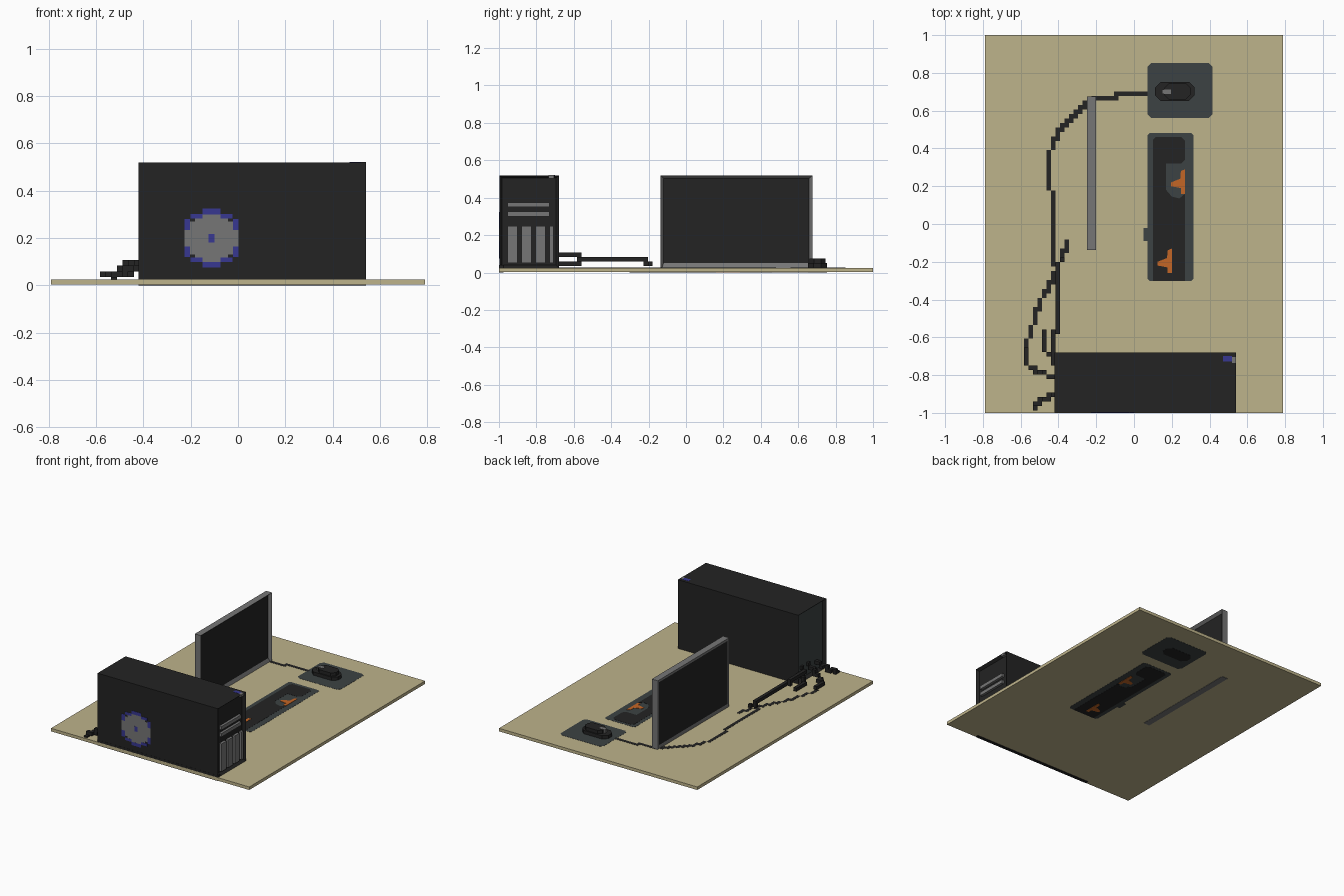
import bpy, bmesh
from mathutils import Vector, Matrix

cube = bpy.data.objects.get("Cube")
if cube:
    bpy.data.objects.remove(cube, do_unlink=True)

V = 0.0238  # block size
TOP = 0.025  # desk top height


def material(name, r, g, b):
    lin = [((c / 255 + 0.055) / 1.055) ** 2.4 for c in (r, g, b)] + [1]
    m = bpy.data.materials.new(name)
    m.use_nodes = True
    m.diffuse_color = lin
    m.node_tree.nodes["Principled BSDF"].inputs["Base Color"].default_value = lin
    return m


TAN = material("tan wood", 190, 179, 139)
BLACK = material("black plastic", 35, 35, 35)
SLATE = material("dark slate", 60, 66, 67)
GRAY = material("mid gray", 118, 118, 118)
ORANGE = material("orange", 196, 102, 38)
BLUE = material("blue", 55, 55, 145)


def finish(bm, name, *mats):
    bmesh.ops.recalc_face_normals(bm, faces=bm.faces)
    mesh = bpy.data.meshes.new(name)
    bm.to_mesh(mesh)
    bm.free()
    for m in mats:
        mesh.materials.append(m)
    ob = bpy.data.objects.new(name, mesh)
    bpy.context.collection.objects.link(ob)
    return ob


def add_box(bm, x, y, z):
    lo, hi = Vector((x[0], y[0], z[0])), Vector((x[1], y[1], z[1]))
    mat = Matrix.Translation((lo + hi) / 2) @ Matrix.Diagonal((*(hi - lo), 1))
    return bmesh.ops.create_cube(bm, size=1, matrix=mat)["verts"]


def box(name, mat, x, y, z):
    bm = bmesh.new()
    add_box(bm, x, y, z)
    return finish(bm, name, mat)


def prism(name, mat, outline, z0, z1):
    bm = bmesh.new()
    face = bm.faces.new([bm.verts.new((x, y, z0)) for x, y in outline])
    top = bmesh.ops.extrude_face_region(bm, geom=[face])["geom"]
    bmesh.ops.translate(bm, vec=(0, 0, z1 - z0),
                        verts=[g for g in top if isinstance(g, bmesh.types.BMVert)])
    return finish(bm, name, mat)


def chamfered(x, y, c):
    (a, b), (d, e) = x, y
    return [(a + c, d), (b - c, d), (b, d + c), (b, e - c),
            (b - c, e), (a + c, e), (a, e - c), (a, d + c)]


def cable(name, points, flush=False):
    # chain of blocks following a path
    cells = set()
    for a, b in zip(points, points[1:]):
        a, b = Vector(a), Vector(b)
        n = int((b - a).length / V * 2) + 1
        for i in range(n + 1):
            p = a.lerp(b, i / n)
            cells.add(tuple(round(c / V) for c in p))
    bm = bmesh.new()
    for c in sorted(cells):
        x, y, z = (k * V for k in c)
        zr = (0.004, TOP + 0.001) if flush else (z - V / 2, z + V / 2)
        add_box(bm, (x - V / 2, x + V / 2), (y - V / 2, y + V / 2), zr)
    return finish(bm, name, BLACK)


# Desk
box("desk_top", TAN, (-0.79, 0.79), (-1, 1), (0.003, TOP))

# Tower case with recessed ends
bm = bmesh.new()
add_box(bm, (-0.42, 0.54), (-0.998, -0.68), (TOP, 0.52))
bm.faces.ensure_lookup_table()
for f in [f for f in bm.faces if abs(f.normal.x) > 0.9]:
    if f.normal.x < 0:
        f.material_index = 0
    bmesh.ops.inset_individual(bm, faces=[f], thickness=0.022, depth=-0.02)
    f.material_index = 1 if f.calc_center_median().x < 0 else 0
finish(bm, "tower_case", BLACK, SLATE)
box("tower_skirt", BLACK, (-0.42, 0.54), (-0.999, -0.976), (0, 0.04))

# Tower grille bars
bm = bmesh.new()
for y in ((-0.955, -0.9), (-0.88, -0.825), (-0.805, -0.752), (-0.73, -0.708)):
    add_box(bm, (0.51, 0.538), y, (0.05, 0.25))
for z in (0.3, 0.35):
    add_box(bm, (0.51, 0.538), (-0.955, -0.73), (z, z + 0.025))
finish(bm, "tower_grille", GRAY)

# Power button
box("button_light", BLUE, (0.47, 0.52), (-0.728, -0.7), (0.515, 0.521))
box("button_cap", GRAY, (0.52, 0.541), (-0.735, -0.705), (0.503, 0.521))

# Side fan: stepped disc with blue blocks around the rim
cx, cz = -0.112, 0.2
bm = bmesh.new()
for w, h in ((0.115, 0.035), (0.09, 0.07), (0.07, 0.1)):
    add_box(bm, (cx - w, cx + w), (-0.9992, -0.99), (cz - h, cz + h))
finish(bm, "fan_disc", GRAY)
bm = bmesh.new()
for sx in (-1, 1):
    for sz in (-1, 1):
        for (a, b), (c, d) in (((0.09, 0.115), (0.035, 0.08)), ((0.038, 0.088), (0.083, 0.102))):
            add_box(bm, sorted((cx + sx * a, cx + sx * b)), (-0.9997, -0.99),
                    sorted((cz + sz * c, cz + sz * d)))
for dz in (-0.112, 0.112):
    add_box(bm, (cx - 0.038, cx + 0.038), (-0.9997, -0.99), (cz + dz - 0.012, cz + dz + 0.012))
add_box(bm, (cx - 0.012, cx + 0.012), (-1, -0.99), (cz - 0.018, cz + 0.018))
finish(bm, "fan_lights", BLUE)

# Monitor: frame with a sunken screen on one side, flush panel on the other
bm = bmesh.new()
add_box(bm, (-0.248, -0.2), (-0.137, 0.675), (0, 0.52))
for f in [f for f in bm.faces if abs(f.normal.x) > 0.9]:
    depth = -0.02 if f.normal.x > 0 else -0.002
    bmesh.ops.inset_individual(bm, faces=[f], thickness=0.024, depth=depth)
    f.material_index = 1
for f in bm.faces:
    if f.material_index == 1:
        for v in f.verts:
            v.co.z = max(v.co.z, 0.05)
finish(bm, "monitor", GRAY, BLACK)

# Mouse mat and mouse
prism("mouse_mat", SLATE, chamfered((0.072, 0.415), (0.56, 0.853), 0.02), 0.002, TOP + 0.001)
prism("mouse_base", BLACK, chamfered((0.112, 0.32), (0.652, 0.753), 0.03), 0.001, 0.05)
prism("mouse_back", BLACK, chamfered((0.16, 0.30), (0.66, 0.745), 0.024), 0.05, 0.074)
box("mouse_wheel", GRAY, (0.148, 0.195), (0.688, 0.712), (0.045, 0.0755))

# Keyboard
prism("keyboard_body", SLATE, chamfered((0.072, 0.315), (-0.303, 0.482), 0.012), 0.002, TOP + 0.001)
box("keyboard_tab", SLATE, (0.05, 0.075), (-0.09, -0.02), (0.002, TOP + 0.001))
prism("keyboard_keys", BLACK, [
    (0.1, -0.303), (0.27, -0.303), (0.27, 0.16), (0.24, 0.135), (0.2, 0.145),
    (0.17, 0.18), (0.17, 0.32), (0.25, 0.32), (0.27, 0.34), (0.27, 0.44),
    (0.25, 0.46), (0.115, 0.46), (0.1, 0.445)], 0.001, TOP + 0.002)
for name, x, y in (("upper_orange_keys", 0.27, 0.16), ("lower_orange_keys", 0.2, -0.26)):
    prism(name, ORANGE, [(x, y), (x, y + 0.13), (x - 0.022, y + 0.12), (x - 0.025, y + 0.08),
                         (x - 0.075, y + 0.06), (x - 0.075, y + 0.04), (x - 0.022, y + 0.03),
                         (x - 0.022, y)], 0, TOP + 0.003)

# Cables set into the desk
cable("mouse_cable", [(0.07, 0.7, 0), (-0.07, 0.69, 0), (-0.11, 0.67, 0), (-0.25, 0.65, 0),
                      (-0.31, 0.59, 0), (-0.4, 0.5, 0), (-0.44, 0.4, 0), (-0.46, 0.23, 0),
                      (-0.44, 0.17, 0), (-0.44, -0.21, 0)], True)
cable("desk_cable", [(-0.35, -0.09, 0), (-0.38, -0.17, 0), (-0.42, -0.27, 0),
                     (-0.5, -0.42, 0), (-0.55, -0.58, 0), (-0.58, -0.67, 0)], True)

# Raised cables plugging into the back of the tower
cable("monitor_cable", [(-0.38, -0.18, 0.04), (-0.4, -0.21, 0.064), (-0.41, -0.56, 0.064),
                        (-0.42, -0.58, 0.09), (-0.43, -0.72, 0.09), (-0.41, -0.74, 0.11)])
cable("loop_cable", [(-0.58, -0.67, 0.04), (-0.57, -0.74, 0.04), (-0.51, -0.78, 0.06),
                     (-0.46, -0.8, 0.09), (-0.41, -0.81, 0.11)])
cable("short_cable", [(-0.48, -0.56, 0.036), (-0.48, -0.63, 0.036),
                      (-0.46, -0.69, 0.05), (-0.42, -0.72, 0.09)])
cable("power_cable", [(-0.53, -0.975, 0.02), (-0.51, -0.95, 0.045), (-0.46, -0.92, 0.07),
                      (-0.41, -0.9, 0.1)])
